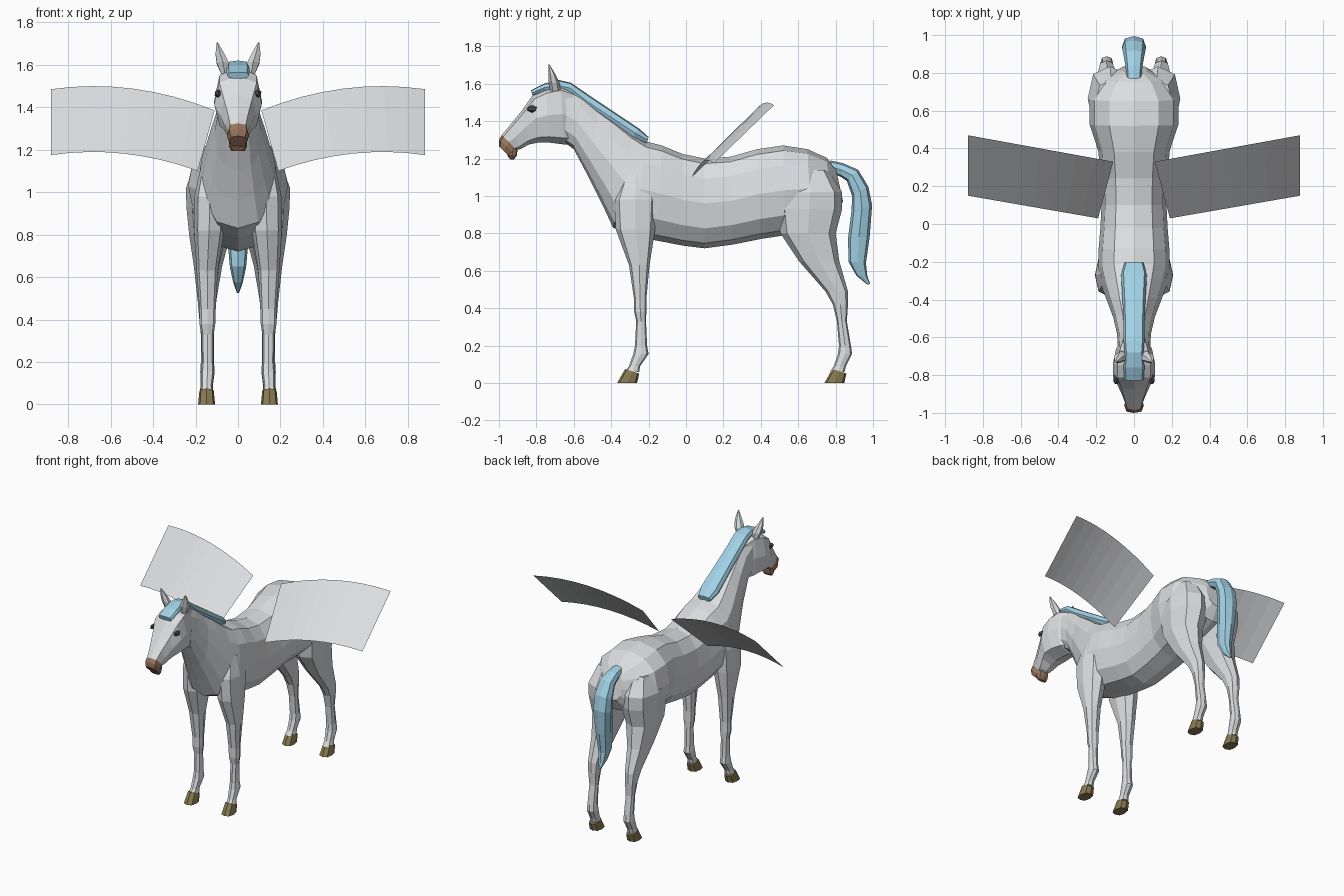
import bpy, bmesh, math
from mathutils import Vector


def mat(name, r, g, b):
    m = bpy.data.materials.new(name)
    m.diffuse_color = (r, g, b, 1)
    return m


COAT = mat("pale_grey_coat", 0.72, 0.73, 0.75)
BLUE = mat("sky_blue_hair", 0.36, 0.64, 0.79)
BROWN = mat("brown_muzzle", 0.32, 0.18, 0.11)
HOOF = mat("olive_hoof", 0.24, 0.19, 0.08)
DARK = mat("dark_eye", 0.08, 0.08, 0.09)


def finish(name, bm, material):
    me = bpy.data.meshes.new(name)
    bm.to_mesh(me)
    bm.free()
    me.materials.append(material)
    ob = bpy.data.objects.new(name, me)
    bpy.context.collection.objects.link(ob)
    return ob


def loft(name, rows, material, n=12, power=1.0, side=1):
    """Skin rings; each row is (y1, z1, y2, z2, half_width, centre_x)."""
    bm = bmesh.new()
    rings = []
    for row in rows:
        y1, z1, y2, z2, w = row[:5]
        cx = row[5] if len(row) > 5 else 0
        ring = []
        for i in range(n):
            a = 2 * math.pi * i / n
            c, s = math.cos(a), math.sin(a)
            x = cx + w * math.copysign(abs(s) ** power, s)
            k = (1 + math.copysign(abs(c) ** power, c)) / 2
            ring.append(bm.verts.new((side * x, y2 + (y1 - y2) * k, z2 + (z1 - z2) * k)))
        rings.append(ring)
    for r, q in zip(rings, rings[1:]):
        for i in range(n):
            j = (i + 1) % n
            bm.faces.new((r[i], r[j], q[j], q[i]))
    bm.faces.new(rings[0])
    bm.faces.new(rings[-1])
    bmesh.ops.recalc_face_normals(bm, faces=bm.faces)
    return finish(name, bm, material)


def leg_rows(rows):
    """Turn (z, front_y, back_y, inner_x, outer_x) into level loft rows."""
    return [(yf, z, yb, z, (xo - xi) / 2, (xo + xi) / 2) for z, yf, yb, xi, xo in rows]


# Body and neck, rump to poll: top point, bottom point, half width
loft("body", [
    (0.80, 1.15, 0.84, 0.97, 0.07),
    (0.75, 1.205, 0.79, 0.88, 0.165),
    (0.65, 1.25, 0.67, 0.83, 0.235),
    (0.52, 1.27, 0.53, 0.79, 0.235),
    (0.38, 1.25, 0.40, 0.77, 0.19),
    (0.24, 1.21, 0.25, 0.74, 0.175),
    (0.10, 1.20, 0.10, 0.72, 0.172),
    (-0.02, 1.225, -0.02, 0.735, 0.178),
    (-0.13, 1.27, -0.15, 0.76, 0.188),
    (-0.21, 1.29, -0.28, 0.785, 0.19),
    (-0.28, 1.335, -0.39, 0.83, 0.17),
    (-0.38, 1.41, -0.45, 0.96, 0.14),
    (-0.47, 1.47, -0.52, 1.10, 0.11),
    (-0.56, 1.54, -0.60, 1.25, 0.09),
    (-0.64, 1.58, -0.67, 1.30, 0.085)], COAT, power=0.85)

# Head and muzzle
loft("head", [
    (-0.60, 1.575, -0.62, 1.275, 0.07),
    (-0.67, 1.60, -0.65, 1.275, 0.095),
    (-0.75, 1.58, -0.73, 1.285, 0.112),
    (-0.815, 1.545, -0.79, 1.285, 0.112),
    (-0.875, 1.46, -0.84, 1.275, 0.085),
    (-0.94, 1.38, -0.885, 1.25, 0.06),
    (-0.985, 1.325, -0.91, 1.245, 0.046)], COAT, n=8, power=0.7)
loft("upper_lip", [
    (-0.985, 1.325, -0.905, 1.25, 0.047),
    (-1.0, 1.30, -0.92, 1.225, 0.052),
    (-1.0, 1.265, -0.95, 1.215, 0.042)], BROWN, n=8, power=0.7)
loft("lower_lip", [
    (-0.945, 1.26, -0.90, 1.25, 0.04),
    (-0.955, 1.215, -0.905, 1.215, 0.042),
    (-0.94, 1.195, -0.92, 1.195, 0.032)], BROWN, n=8, power=0.7)

# Mane with forelock
loft("mane", [
    (-0.20, 1.315, -0.21, 1.28, 0.05),
    (-0.25, 1.36, -0.29, 1.31, 0.068),
    (-0.40, 1.46, -0.43, 1.40, 0.06),
    (-0.52, 1.54, -0.55, 1.48, 0.055),
    (-0.615, 1.605, -0.63, 1.55, 0.055),
    (-0.68, 1.62, -0.68, 1.56, 0.05),
    (-0.76, 1.60, -0.75, 1.56, 0.055),
    (-0.83, 1.565, -0.82, 1.535, 0.052)], BLUE, n=8, power=0.6)

# Tail, root to tip: outer point, inner point
loft("tail", [
    (0.77, 1.19, 0.79, 1.12, 0.04),
    (0.84, 1.175, 0.83, 1.10, 0.045),
    (0.92, 1.14, 0.86, 1.08, 0.055),
    (0.975, 1.05, 0.888, 1.0, 0.063),
    (0.995, 0.95, 0.885, 0.92, 0.063),
    (0.982, 0.78, 0.867, 0.78, 0.05),
    (0.962, 0.64, 0.868, 0.65, 0.038),
    (0.97, 0.57, 0.91, 0.575, 0.022),
    (0.985, 0.53, 0.97, 0.525, 0.006)], BLUE, n=8, power=0.8)

FRONT = leg_rows([
    (1.12, -0.33, -0.20, 0.09, 0.175),
    (0.98, -0.385, -0.155, 0.06, 0.205),
    (0.82, -0.375, -0.165, 0.065, 0.207),
    (0.63, -0.305, -0.195, 0.095, 0.195),
    (0.45, -0.278, -0.212, 0.105, 0.182),
    (0.38, -0.277, -0.212, 0.107, 0.182),
    (0.33, -0.266, -0.214, 0.115, 0.172),
    (0.20, -0.273, -0.208, 0.115, 0.17),
    (0.155, -0.282, -0.20, 0.112, 0.175),
    (0.09, -0.305, -0.245, 0.12, 0.173),
    (0.06, -0.325, -0.25, 0.118, 0.178)])
HIND = leg_rows([
    (1.14, 0.55, 0.76, 0.04, 0.20),
    (1.02, 0.49, 0.835, 0.01, 0.245),
    (0.93, 0.485, 0.835, 0.012, 0.243),
    (0.80, 0.505, 0.80, 0.035, 0.23),
    (0.65, 0.605, 0.82, 0.075, 0.208),
    (0.49, 0.745, 0.866, 0.102, 0.19),
    (0.42, 0.785, 0.866, 0.107, 0.184),
    (0.33, 0.807, 0.86, 0.113, 0.175),
    (0.20, 0.818, 0.882, 0.113, 0.175),
    (0.155, 0.812, 0.888, 0.11, 0.178),
    (0.09, 0.79, 0.855, 0.118, 0.176),
    (0.06, 0.77, 0.848, 0.116, 0.18)])


def wing(name, s):
    """Single arched sheet rising from the flank, leaning backwards."""
    bm = bmesh.new()
    pairs = []
    for i in range(9):
        t = i / 8
        low = (s * (0.19 + 0.69 * t), 0.03 + 0.12 * t, 1.10 + 0.25 * t - 0.175 * t * t)
        high = (s * (0.11 + 0.77 * t), 0.33 + 0.14 * t, 1.385 + 0.31 * t - 0.21 * t * t)
        pairs.append((bm.verts.new(low), bm.verts.new(high)))
    for (a, b), (c, d) in zip(pairs, pairs[1:]):
        bm.faces.new((a, c, d, b) if s > 0 else (a, b, d, c))
    finish(name, bm, COAT)


for s, tag in ((1, "right"), (-1, "left")):
    loft("front_leg_" + tag, FRONT, COAT, n=8, power=0.8, side=s)
    loft("hind_leg_" + tag, HIND, COAT, n=8, power=0.8, side=s)
    # Hooves slope forward to a wider sole
    for part, y in (("front", 0), ("hind", 1.108)):
        loft(f"{part}_hoof_{tag}", [
            (y - 0.325, 0.075, y - 0.25, 0.05, 0.034, 0.148),
            (y - 0.368, 0.0, y - 0.262, 0.0, 0.04, 0.148)], HOOF, n=8, power=0.75, side=s)
    # Ear
    loft("ear_" + tag, [
        (-0.725, 1.56, -0.67, 1.56, 0.022, 0.062),
        (-0.735, 1.615, -0.675, 1.60, 0.033, 0.072),
        (-0.735, 1.655, -0.695, 1.645, 0.024, 0.085),
        (-0.735, 1.705, -0.728, 1.70, 0.004, 0.097)], COAT, n=6, side=s)
    # Eye set flat against the temple
    bm = bmesh.new()
    bmesh.ops.create_icosphere(bm, subdivisions=1, radius=1)
    for v in bm.verts:
        v.co = Vector((s * 0.094, -0.822, 1.465)) + Vector((v.co.x * 0.018, v.co.y * 0.03, v.co.z * 0.02))
    finish("eye_" + tag, bm, DARK)
    wing("wing_" + tag, s)
